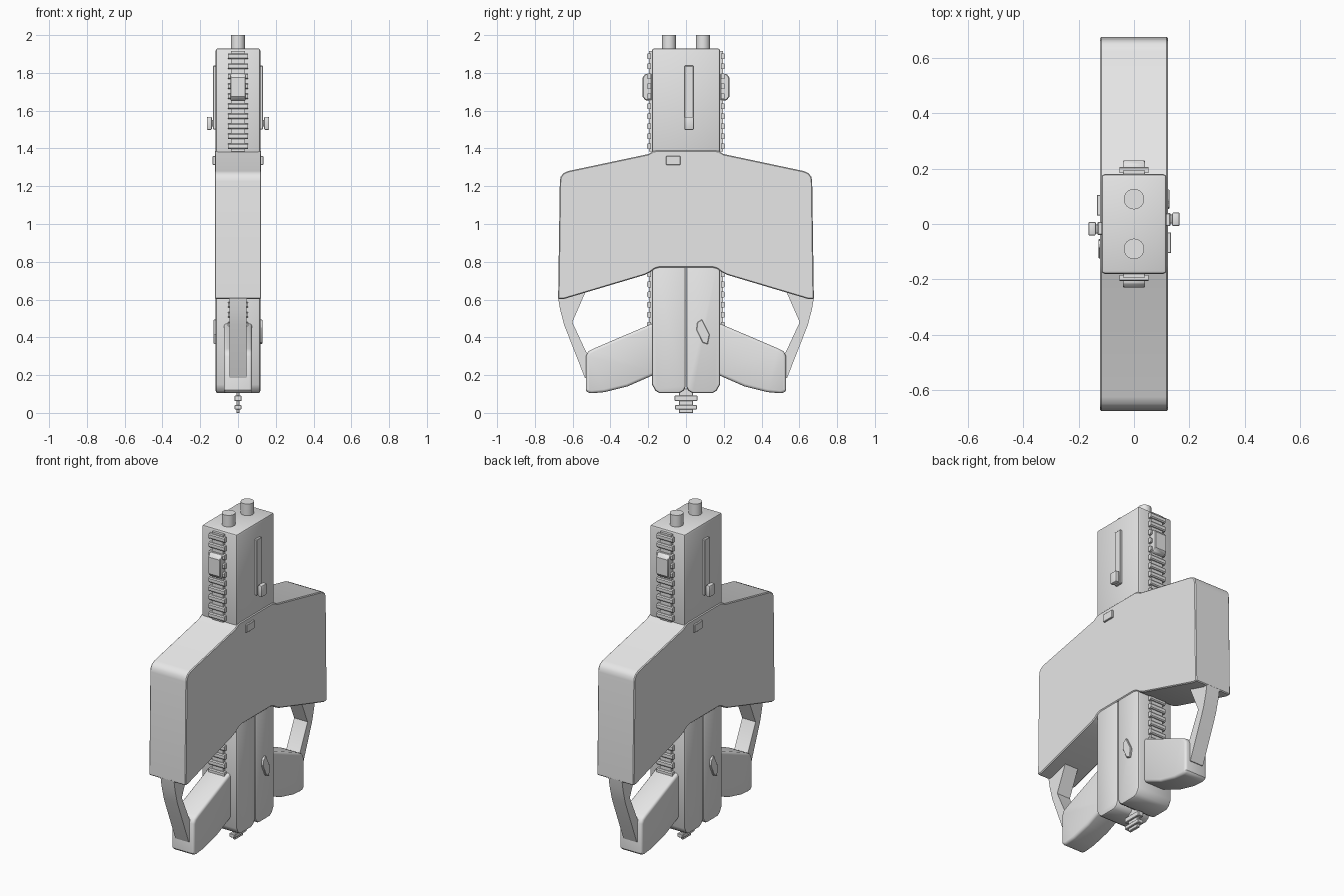
import bpy, bmesh, math

if "Cube" in bpy.data.objects:
    bpy.data.objects.remove(bpy.data.objects["Cube"])

grey = bpy.data.materials.new("plain grey")
grey.diffuse_color = (0.8, 0.8, 0.8, 1)
grey.use_nodes = True
grey.node_tree.nodes["Principled BSDF"].inputs["Base Color"].default_value = grey.diffuse_color


def build(name, solids, bevel=0.0, segments=2):
    """Each solid is (yz outline, x0, x1); outlines are extruded along x."""
    bm = bmesh.new()
    for pts, x0, x1 in solids:
        face = bm.faces.new([bm.verts.new((x0, y, z)) for y, z in pts])
        out = bmesh.ops.extrude_face_region(bm, geom=[face])["geom"]
        verts = [v for v in out if isinstance(v, bmesh.types.BMVert)]
        bmesh.ops.translate(bm, verts=verts, vec=(x1 - x0, 0, 0))
    bmesh.ops.recalc_face_normals(bm, faces=bm.faces)
    if bevel:
        edges = [e for e in bm.edges if e.calc_face_angle(0) > math.radians(50)]
        bmesh.ops.bevel(bm, geom=edges, offset=bevel, segments=segments,
                        profile=0.5, affect='EDGES', clamp_overlap=True)
    mesh = bpy.data.meshes.new(name)
    bm.to_mesh(mesh)
    bm.free()
    mesh.materials.append(grey)
    ob = bpy.data.objects.new(name, mesh)
    bpy.context.collection.objects.link(ob)
    return ob


def rect(y0, y1, z0, z1):
    return [(y0, z0), (y1, z0), (y1, z1), (y0, z1)]


def pair(name, solids, bevel=0.0, segments=2):
    """Build a part and its half-turn copy about the vertical axis."""
    build(name + "_back", solids, bevel, segments)
    turned = [([(-y, z) for y, z in p], -a, -b) for p, a, b in solids]
    build(name + "_front", turned, bevel, segments)


# Wide central body
half = [(0.15, 1.39), (0.175, 1.385), (0.2, 1.37), (0.625, 1.28), (0.65, 1.268),
        (0.664, 1.25), (0.668, 1.225), (0.677, 0.602), (0.65, 0.602),
        (0.22, 0.73), (0.19, 0.745), (0.165, 0.763), (0.14, 0.77)]
body = half + [(-y, z) for y, z in reversed(half)]
build("body", [(body, -0.123, 0.123)], 0.005, 1)

# Upper block and the two tubes on top
build("upper_block", [(rect(-0.18, 0.18, 1.3, 1.93), -0.118, 0.118)], 0.012)
for side, y in (("front", -0.09), ("back", 0.09)):
    bpy.ops.mesh.primitive_cylinder_add(vertices=32, radius=0.037, depth=0.12,
                                        location=(0, y, 1.94))
    tube = bpy.context.object
    tube.name = tube.data.name = "tube_" + side
    tube.data.materials.append(grey)

# Lower block, split by a groove in the middle
lower = [(0.002, 0.8), (0.002, 0.14), (0.012, 0.118), (0.035, 0.104),
         (0.14, 0.104), (0.162, 0.118), (0.18, 0.15), (0.18, 0.8)]
pair("lower_block", [(lower, -0.118, 0.118)], 0.012)


# Toothed rails: a narrow core carrying wide rungs
def rail(name, z0, z1, count):
    pitch = (z1 - z0) / count
    solids = [(rect(0.17, 0.196, z0, z1), -0.038, 0.038)]
    for i in range(count):
        z = z0 + (i + 0.5) * pitch
        rung = [(0.185, z - 0.015), (0.202, z - 0.015), (0.207, z - 0.009),
                (0.207, z + 0.009), (0.202, z + 0.015), (0.185, z + 0.015)]
        solids.append((rung, -0.053, 0.053))
    pair(name, solids)


rail("upper_rail", 1.385, 1.915, 10)
rail("lower_rail", 0.44, 0.76, 6)

# Sight block clamped on each upper rail
sight = [(0.18, 1.655), (0.215, 1.655), (0.23, 1.675), (0.23, 1.775),
         (0.215, 1.795), (0.18, 1.795)]
pair("rail_sight", [(sight, -0.04, 0.04)], 0.004, 1)

# Side slide with its knob
pair("slide_bar", [(rect(-0.008, 0.04, 1.5, 1.838), 0.11, 0.132)], 0.003, 1)
pair("slide_knob", [(rect(0.002, 0.034, 1.515, 1.55), 0.12, 0.145),
                    (rect(-0.008, 0.042, 1.498, 1.567), 0.138, 0.165)], 0.006)

# Small raised plate and slanted button on the sides
pair("side_plate", [(rect(-0.105, -0.03, 1.313, 1.36), 0.115, 0.134)], 0.002, 1)
button = [(0.055, 0.44), (0.06, 0.48), (0.085, 0.495), (0.125, 0.415),
          (0.115, 0.363), (0.088, 0.372)]
pair("side_button", [(button, 0.11, 0.129)], 0.003, 1)

# Grips
grip = [(0.15, 0.485), (0.49, 0.34), (0.518, 0.325), (0.53, 0.3), (0.53, 0.12),
        (0.522, 0.107), (0.5, 0.104), (0.43, 0.11), (0.31, 0.14), (0.15, 0.21)]
pair("grip", [(grip, -0.075, 0.075)], 0.016, 3)

# Bent guards from body to grip
guard = [(0.677, 0.61), (0.667, 0.55), (0.645, 0.465), (0.535, 0.185),
         (0.515, 0.185), (0.515, 0.31), (0.53, 0.325), (0.602, 0.48),
         (0.53, 0.645), (0.6, 0.645)]
pair("guard", [(guard, -0.045, 0.045)])

# Bottom mount with two crossbars
build("bottom_mount", [(rect(-0.038, 0.038, 0.0, 0.13), -0.009, 0.009),
                       (rect(-0.06, 0.06, 0.062, 0.092), -0.018, 0.018),
                       (rect(-0.058, 0.058, 0.018, 0.042), -0.018, 0.018)], 0.003, 1)

# Smooth shading with sharp edges kept
bpy.ops.object.select_all(action='SELECT')
bpy.context.view_layer.objects.active = bpy.data.objects["body"]
bpy.ops.object.shade_smooth_by_angle(angle=math.radians(35))
